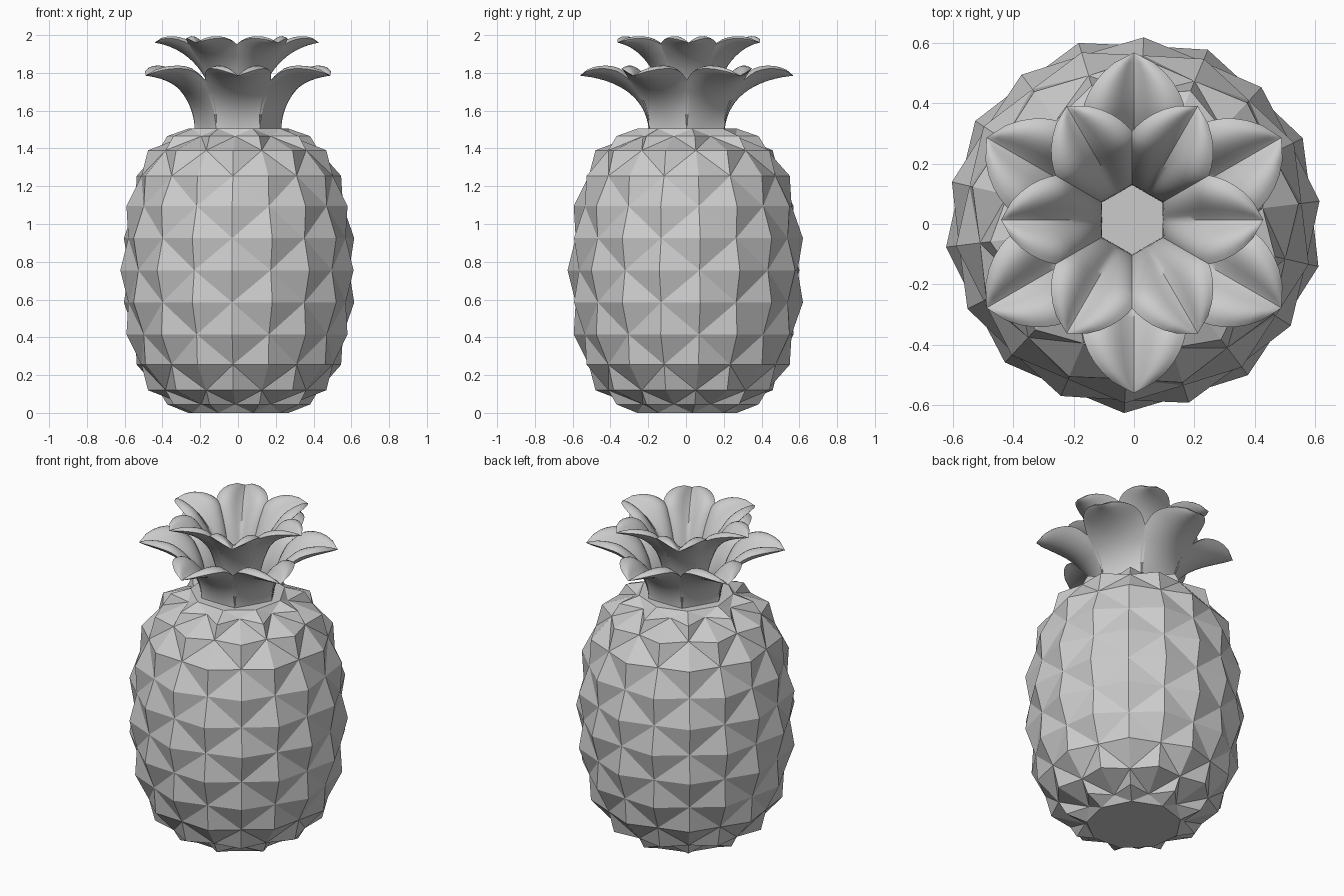
import bpy, bmesh, math
from mathutils import Vector

if "Cube" in bpy.data.objects:
    bpy.data.objects.remove(bpy.data.objects["Cube"])


def new_object(name, bm):
    mesh = bpy.data.meshes.new(name)
    bm.to_mesh(mesh)
    bm.free()
    obj = bpy.data.objects.new(name, mesh)
    bpy.context.collection.objects.link(obj)
    return obj


# Faceted fruit body: staggered rows of nine four-sided pyramids
SIDES = 9
STEP = math.tau / SIDES
START = math.radians(-93)
# per level: height, tip radius, valley radius
LEVELS = [(0.045, 0.385, 0.285), (0.12, 0.48, 0.43), (0.255, 0.55, 0.515),
          (0.415, 0.595, 0.56), (0.585, 0.62, 0.585), (0.755, 0.628, 0.592),
          (0.925, 0.62, 0.585), (1.095, 0.595, 0.56), (1.255, 0.55, 0.515),
          (1.39, 0.48, 0.43), (1.465, 0.385, 0.285)]


def ring(bm, r, z, angle):
    return [bm.verts.new((r * math.cos(angle + i * STEP), r * math.sin(angle + i * STEP), z))
            for i in range(SIDES)]


def build_body():
    bm = bmesh.new()
    tips, valleys, shift = [], [], []
    for k, (z, rt, rv) in enumerate(LEVELS):
        odd = (k + 1) % 2            # half-step stagger on every other level
        shift.append(odd)
        tips.append(ring(bm, rt, z, START + odd * STEP / 2))
        valleys.append(ring(bm, rv, z, START + (1 - odd) * STEP / 2))
    low = ring(bm, 0.27, 0.0, START + STEP / 2)
    high = ring(bm, 0.27, 1.505, START + STEP / 2)
    last = len(LEVELS) - 1
    for k in range(len(LEVELS)):
        below = valleys[k - 1] if k > 0 else low
        above = valleys[k + 1] if k < last else high
        for i in range(SIDES):
            if shift[k]:
                left, right = valleys[k][i], valleys[k][(i + 1) % SIDES]
            else:
                left, right = valleys[k][i - 1], valleys[k][i]
            tip = tips[k][i]
            for a, b in ((left, below[i]), (below[i], right), (right, above[i]), (above[i], left)):
                bm.faces.new((a, b, tip))
    # gap triangles and flat caps
    for i in range(SIDES):
        bm.faces.new((valleys[0][i], low[i - 1], low[i]))
        bm.faces.new((valleys[last][i], high[i], high[i - 1]))
    bm.faces.new(low[::-1])
    bm.faces.new(high)
    bmesh.ops.recalc_face_normals(bm, faces=bm.faces)
    return new_object("fruit_body", bm)


# Cross-sections of a leaf: rounded underside, two puffed halves on top
def under_side(v, lift):
    return 0.75 * lift * v * v


def upper_side(v, lift):
    a = (math.sqrt(v * v + 0.01) - 0.1) / (math.sqrt(1.01) - 0.1)
    return lift * (0.75 * a + 1.75 * a * (1 - a) + 0.15 * (1 - v * v))


# Crown: a whorl of six cupped leaves around a curved midrib
def build_whorl(name, rib, w_max, r_wide, turn, centre):
    bm = bmesh.new()
    n, m = 20, 16
    p = [Vector(q) for q in rib]
    r_tip = p[3].x
    for leaf in range(6):
        ang = math.radians(turn + leaf * 60)
        out = Vector((math.cos(ang), math.sin(ang), 0))
        side = Vector((-math.sin(ang), math.cos(ang), 0))
        for section in (under_side, upper_side):
            rows = []
            for i in range(n + 1):
                t = i / n
                s = 1 - t
                q = s**3 * p[0] + 3 * s * s * t * p[1] + 3 * s * t * t * p[2] + t**3 * p[3]
                d = (s * s * (p[1] - p[0]) + 2 * s * t * (p[2] - p[1])
                     + t * t * (p[3] - p[2])).normalized()
                w = min(q.x * math.tan(math.pi / 6), w_max)
                if q.x > r_wide:
                    u = min((q.x - r_wide) / (r_tip - r_wide), 1)
                    w = min(w, w_max * max(1 - u * u, 0)**0.75)
                lift = 0.54 * w * min(1, t * 1.4)
                row = []
                for j in range(m + 1):
                    v = 2 * j / m - 1
                    h = section(v, lift)
                    r, z = q.x - d.y * h, q.y + d.x * h
                    row.append(bm.verts.new(out * r + side * (w * v)
                                            + Vector((centre[0], centre[1], z))))
                rows.append(row)
            for a, b in zip(rows, rows[1:]):
                for j in range(m):
                    quad = (a[j], b[j], b[j + 1], a[j + 1])
                    bm.faces.new(quad if section is under_side else quad[::-1])
    bmesh.ops.remove_doubles(bm, verts=bm.verts, dist=0.0004)
    bmesh.ops.recalc_face_normals(bm, faces=bm.faces)
    obj = new_object(name, bm)
    bpy.ops.object.select_all(action='DESELECT')
    obj.select_set(True)
    bpy.context.view_layer.objects.active = obj
    bpy.ops.object.shade_smooth_by_angle(angle=math.radians(50))
    return obj


build_body()
build_whorl("lower_leaves", [(0.2, 1.48), (0.205, 1.66), (0.35, 1.765), (0.565, 1.785)],
            0.175, 0.36, 30, (0, 0.004))
build_whorl("upper_leaves", [(0.1, 1.5), (0.11, 1.78), (0.25, 1.93), (0.435, 1.96)],
            0.15, 0.26, 0, (-0.006, 0.014))
